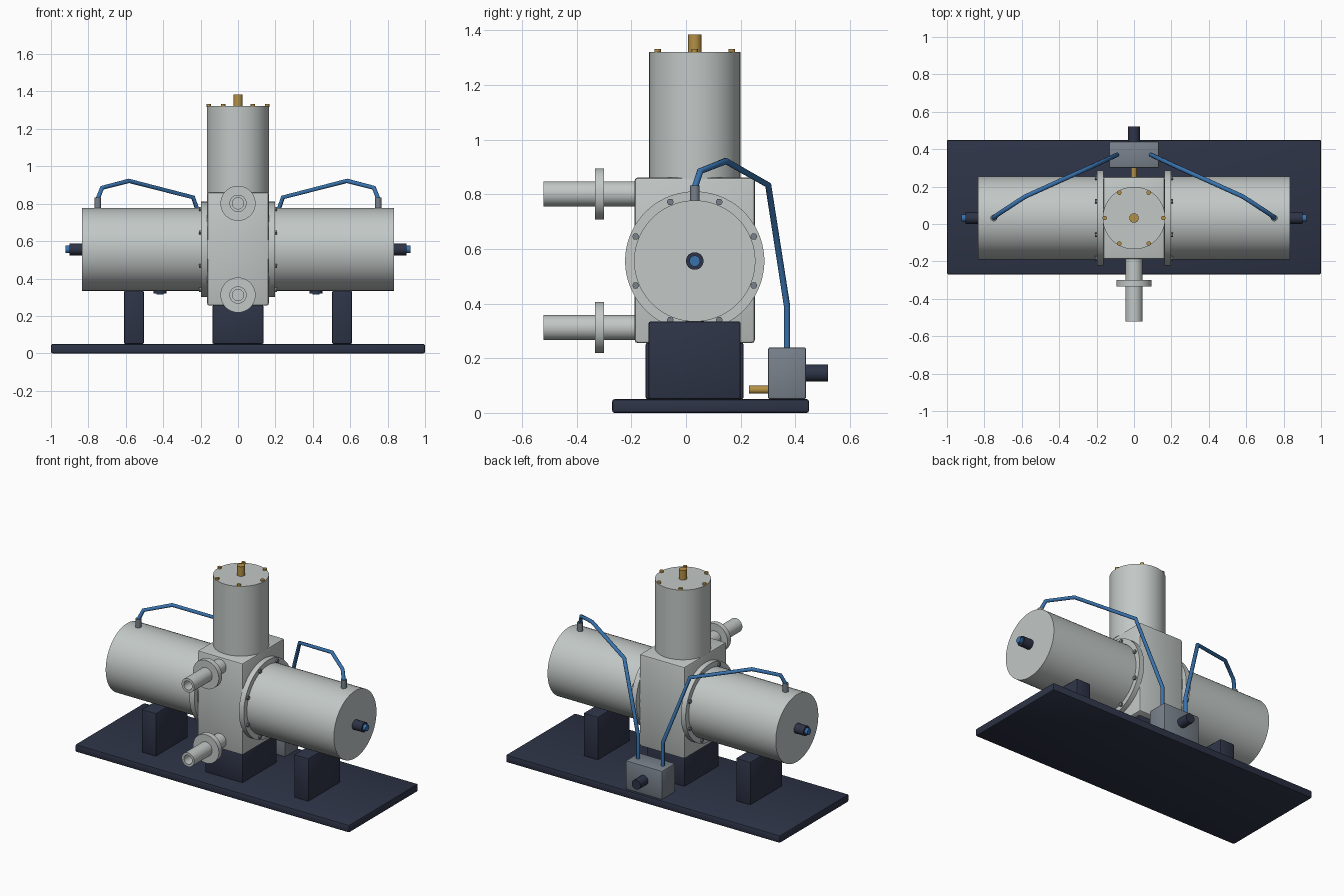
import bpy, bmesh, math
from mathutils import Vector

if "Cube" in bpy.data.objects:
    bpy.data.objects.remove(bpy.data.objects["Cube"], do_unlink=True)


def material(name, rgb):
    m = bpy.data.materials.new(name)
    m.use_nodes = True
    m.diffuse_color = (*rgb, 1)
    m.node_tree.nodes["Principled BSDF"].inputs["Base Color"].default_value = (*rgb, 1)
    return m


METAL = material("light metal", (0.54, 0.58, 0.57))
NAVY = material("navy paint", (0.027, 0.034, 0.063))
STEEL = material("grey steel", (0.19, 0.22, 0.26))
BRASS = material("brass", (0.46, 0.28, 0.06))
BLUE = material("blue tubing", (0.04, 0.17, 0.42))


def add(name, bm, mat, smooth=True):
    bmesh.ops.recalc_face_normals(bm, faces=bm.faces)
    me = bpy.data.meshes.new(name)
    bm.to_mesh(me)
    bm.free()
    me.materials.append(mat)
    ob = bpy.data.objects.new(name, me)
    bpy.context.collection.objects.link(ob)
    if smooth:
        bpy.ops.object.select_all(action='DESELECT')
        ob.select_set(True)
        bpy.context.view_layer.objects.active = ob
        bpy.ops.object.shade_smooth_by_angle(angle=math.radians(35))
    return ob


def box(name, lo, hi, mat, bevel=0.008):
    lo, hi = Vector(lo), Vector(hi)
    bm = bmesh.new()
    bmesh.ops.create_cube(bm, size=1)
    for v in bm.verts:
        v.co = (lo + hi) / 2 + v.co * (hi - lo)
    bmesh.ops.bevel(bm, geom=bm.edges[:], offset=bevel, segments=2,
                    profile=0.5, affect='EDGES')
    return add(name, bm, mat)


def turned(name, base, axis, profile, mat, sides=32):
    """Spin a (radius, distance) profile round an axis starting at base."""
    turn = Vector((0, 0, 1)).rotation_difference(Vector(axis))
    bm = bmesh.new()
    rings = []
    for r, d in profile:
        ring = []
        for i in range(sides):
            a = math.tau * (i + 0.5) / sides
            p = Vector((r * math.cos(a), r * math.sin(a), d))
            ring.append(bm.verts.new(Vector(base) + turn @ p))
        rings.append(ring)
    for low, high in zip(rings, rings[1:]):
        for i in range(sides):
            j = (i + 1) % sides
            bm.faces.new((low[i], low[j], high[j], high[i]))
    bm.faces.new(rings[0])
    bm.faces.new(rings[-1])
    return add(name, bm, mat)


def rod(name, base, axis, radius, length, mat, sides=32):
    return turned(name, base, axis, [(radius, 0), (radius, length)], mat, sides)


def tube(name, points, radius, mat):
    """Round tube with mitred corners."""
    cu = bpy.data.curves.new(name, 'CURVE')
    cu.dimensions = '3D'
    cu.bevel_depth = radius
    cu.bevel_resolution = 3
    cu.use_fill_caps = True
    sp = cu.splines.new('POLY')
    sp.points.add(len(points) - 1)
    for p, co in zip(sp.points, points):
        p.co = (*co, 1)
    cu.materials.append(mat)
    ob = bpy.data.objects.new(name, cu)
    bpy.context.collection.objects.link(ob)
    return ob


CY, CZ = 0.032, 0.556  # shared axis of the side cylinders
UP, FRONT, BACK = (0, 0, 1), (0, -1, 0), (0, 1, 0)

# Base and central body
box("base_plate", (-1, -0.27, 0), (1, 0.45, 0.05), NAVY)
box("centre_support", (-0.137, -0.148, 0.05), (0.137, 0.211, 0.257), NAVY)
box("central_body", (-0.165, -0.188, 0.255), (0.165, 0.252, 0.862), METAL, 0.012)

# Upright cylinder with cap bolts and stem
rod("upright_cylinder", (0, CY, 0.855), UP, 0.167, 0.467, METAL, 64)
rod("top_stem", (0, CY, 1.32), UP, 0.025, 0.065, BRASS)
for i in range(6):
    a = math.tau * i / 6
    rod("cap_bolt", (0.157 * math.cos(a), CY + 0.157 * math.sin(a), 1.318),
        UP, 0.012, 0.015, BRASS, 12)

# Flanged ports on the front, with open bores
for label, z in (("upper", 0.802), ("lower", 0.312)):
    turned(label + "_port", (0, -0.18, z), FRONT,
           [(0.046, 0), (0.046, 0.12), (0.094, 0.12), (0.094, 0.154),
            (0.046, 0.154), (0.046, 0.342), (0.03, 0.342), (0.03, 0.25)], METAL)

# Mirrored side assemblies
for label, s in (("left", 1), ("right", -1)):
    out = (s, 0, 0)
    rod(label + "_cylinder", (s * 0.16, CY, CZ), out, 0.222, 0.673, METAL, 64)
    rod(label + "_flange", (s * 0.163, CY, CZ), out, 0.255, 0.035, METAL, 64)
    for i in range(8):
        a = math.tau * (i + 0.5) / 8
        rod(label + "_flange_bolt",
            (s * 0.195, CY + 0.234 * math.cos(a), CZ + 0.234 * math.sin(a)),
            out, 0.013, 0.013, STEEL, 6)
    rod(label + "_end_port", (s * 0.83, CY, CZ), out, 0.032, 0.072, NAVY)
    rod(label + "_end_plug", (s * 0.9, CY, CZ), out, 0.02, 0.022, BLUE)
    rod(label + "_drain_port", (s * 0.417, CY, 0.345), (0, 0, -1), 0.034, 0.026, NAVY)
    rod(label + "_drain_plug", (s * 0.417, CY, 0.32), (0, 0, -1), 0.02, 0.005, BLUE)
    rod(label + "_tube_fitting", (s * 0.75, CY, 0.77), UP, 0.018, 0.062, STEEL, 16)
    x1, x2 = sorted((s * 0.503, s * 0.61))
    box(label + "_support", (x1, -0.137, 0.05), (x2, 0.2, 0.335), NAVY)
    path = [(0.75, CY, 0.825), (0.727, 0.052, 0.885), (0.583, 0.146, 0.922),
            (0.24, 0.301, 0.834), (0.09, 0.37, 0.39), (0.09, 0.37, 0.23)]
    tube(label + "_tube", [(s * x, y, z) for x, y, z in path], 0.012, BLUE)

# Pump block at the back
box("pump_block", (-0.134, 0.3, 0.05), (0.134, 0.44, 0.24), STEEL)
rod("pump_outlet", (0, 0.435, 0.146), BACK, 0.032, 0.085, NAVY)
rod("pump_inlet", (0, 0.305, 0.085), FRONT, 0.015, 0.075, BRASS, 20)
